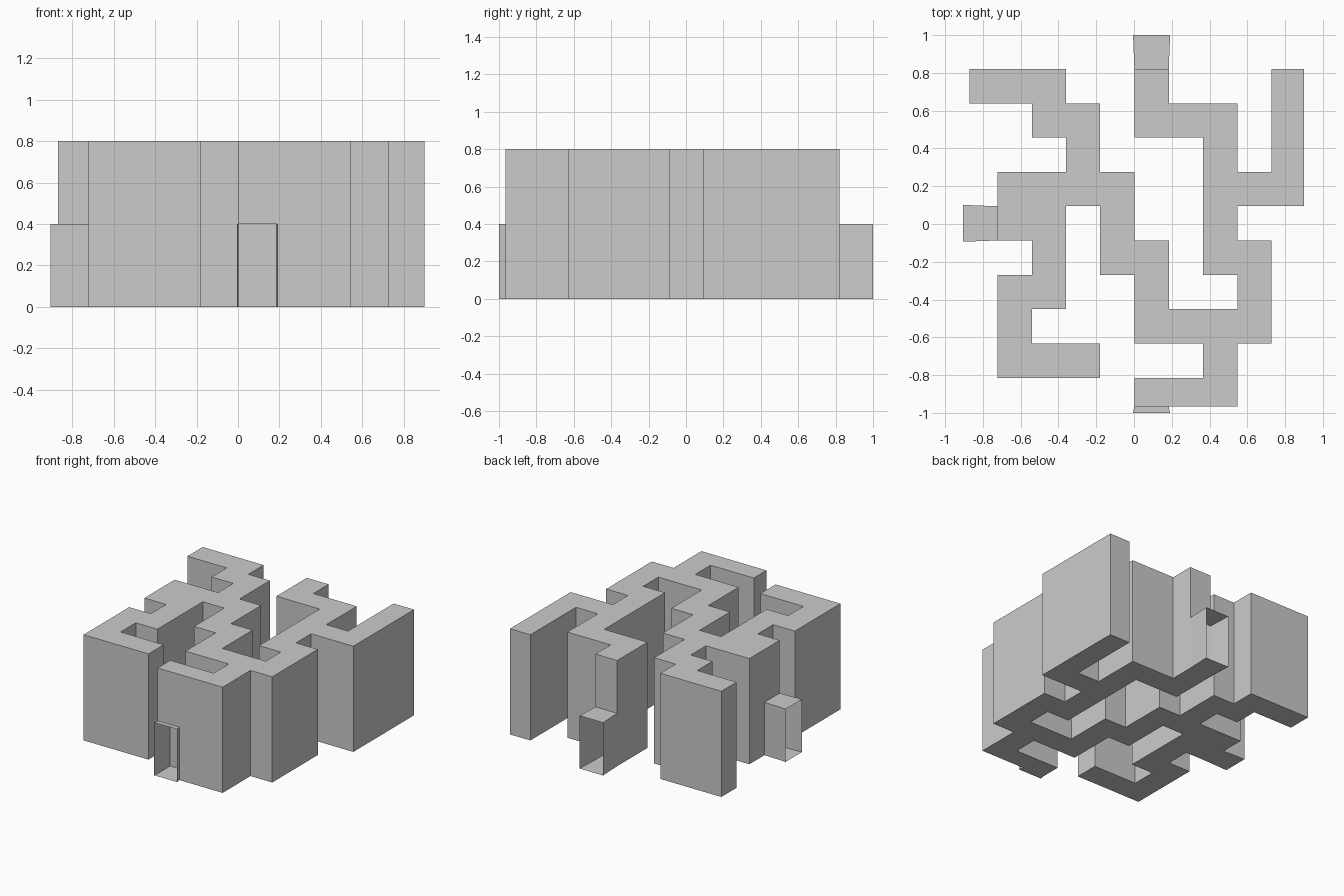
import bpy, bmesh, math

if "Cube" in bpy.data.objects:
    bpy.data.objects.remove(bpy.data.objects["Cube"])

# Plan of the corridors, seen from above (first row is the back)
PLAN = [
    "XXX..X...X",
    "..XX.XXX.X",
    "...X...X.X",
    ".XXXX..XXX",
    ".XX.X..X..",
    "..X.XX.XX.",
    ".XX..X..X.",
    ".X...XXXX.",
    ".XXX...X..",
    ".....XXX..",
]
XS = [-0.87, -0.723, -0.541, -0.36, -0.18, 0.002, 0.184, 0.365, 0.547, 0.729, 0.9]
YS = [0.82, 0.638, 0.457, 0.275, 0.094, -0.087, -0.269, -0.45, -0.632, -0.814, -0.965]
HEIGHT, DOOR_H, FLARE = 0.8, 0.4, 0.007

# Doorways: (row, column, outward row step, outward column step) -> outer end
DOORS = {
    (0, 5, -1, 0): ("back_doorway", 1.0),
    (4, 1, 0, -1): ("left_doorway", -0.905),
    (9, 5, 1, 0): ("front_doorway", -1.0),
}


def filled(r, c):
    return 0 <= r < len(PLAN) and 0 <= c < len(PLAN[0]) and PLAN[r][c] == "X"


def edge(r, c, dr, dc):
    """Plan edge of a cell on the given side."""
    x0, x1, y1, y0 = XS[c], XS[c + 1], YS[r], YS[r + 1]
    return {(-1, 0): ((x1, y1), (x0, y1)), (1, 0): ((x0, y0), (x1, y0)),
            (0, -1): ((x0, y1), (x0, y0)), (0, 1): ((x1, y0), (x1, y1))}[dr, dc]


def face(bm, pts):
    bm.faces.new([bm.verts.new(p) for p in pts])


def wall(bm, a, b, z0, z1):
    face(bm, [(*a, z0), (*b, z0), (*b, z1), (*a, z1)])


def finish(bm, name):
    bmesh.ops.remove_doubles(bm, verts=bm.verts[:], dist=0.0005)
    bmesh.ops.dissolve_limit(bm, angle_limit=math.radians(0.5),
                             verts=bm.verts[:], edges=bm.edges[:])
    mesh = bpy.data.meshes.new(name)
    bm.to_mesh(mesh)
    bm.free()
    bpy.context.collection.objects.link(bpy.data.objects.new(name, mesh))


# Hollow corridors: floor, roof and outer walls, left open below at doorways
bm = bmesh.new()
for r in range(len(PLAN)):
    for c in range(len(PLAN[0])):
        if not filled(r, c):
            continue
        ring = [(XS[c], YS[r + 1]), (XS[c + 1], YS[r + 1]), (XS[c + 1], YS[r]), (XS[c], YS[r])]
        face(bm, [(*p, HEIGHT) for p in ring])
        face(bm, [(*p, 0) for p in reversed(ring)])
        for dr, dc in ((-1, 0), (1, 0), (0, -1), (0, 1)):
            if not filled(r + dr, c + dc):
                a, b = edge(r, c, dr, dc)
                if (r, c, dr, dc) not in DOORS:
                    wall(bm, a, b, 0, DOOR_H)
                wall(bm, a, b, DOOR_H, HEIGHT)
finish(bm, "corridors")

# Doorway sleeves: open-ended, slightly flared outwards
for (r, c, dr, dc), (name, end) in DOORS.items():
    a, b = edge(r, c, dr, dc)
    if dr:
        s = math.copysign(FLARE, b[0] - a[0])
        oa, ob = (a[0] - s, end), (b[0] + s, end)
    else:
        s = math.copysign(FLARE, b[1] - a[1])
        oa, ob = (end, a[1] - s), (end, b[1] + s)
    bm = bmesh.new()
    wall(bm, a, oa, 0, DOOR_H)
    wall(bm, ob, b, 0, DOOR_H)
    face(bm, [(*p, DOOR_H) for p in (a, oa, ob, b)])
    face(bm, [(*p, 0) for p in (b, ob, oa, a)])
    finish(bm, name)
